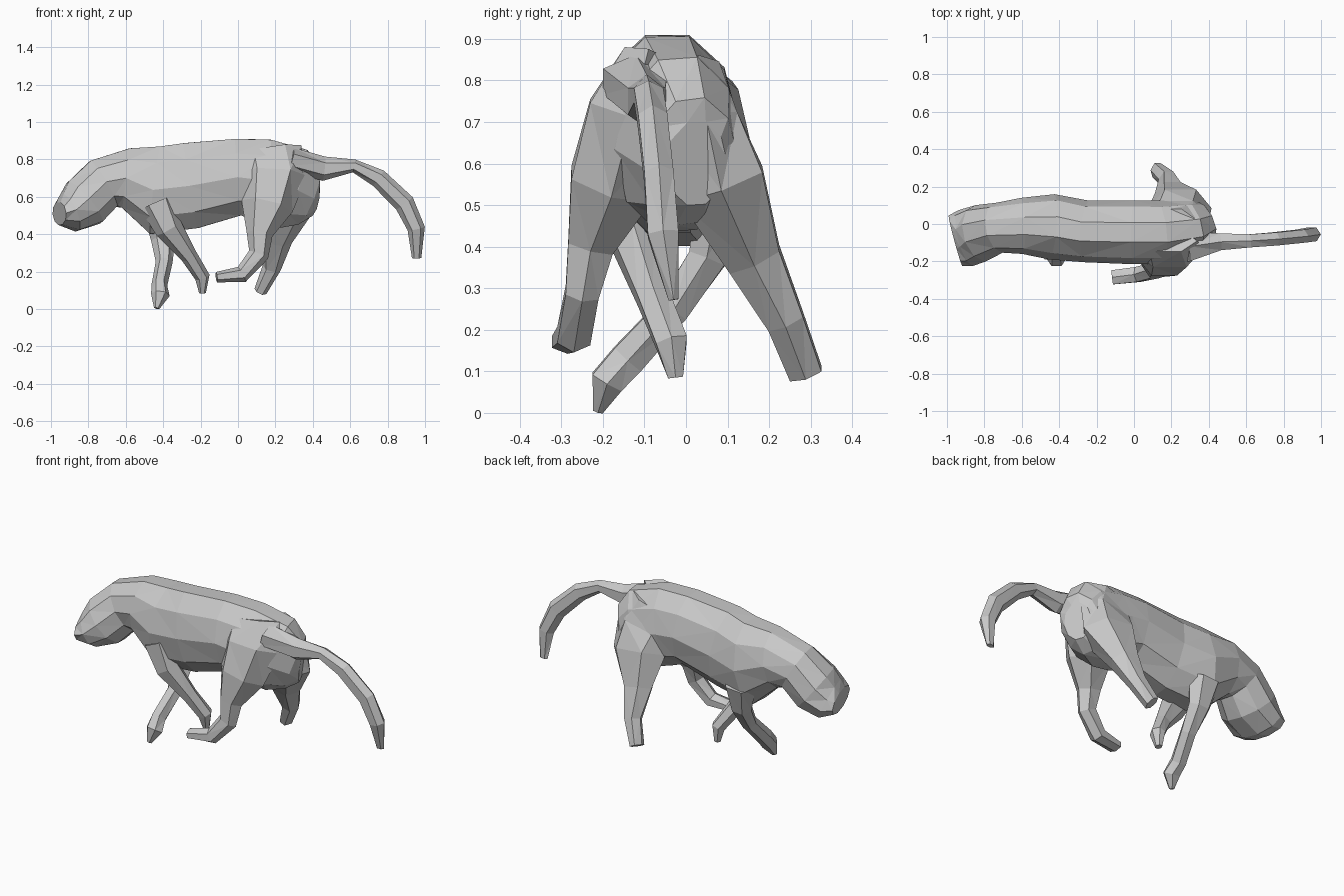
import bpy, bmesh
from math import cos, sin, pi
from mathutils import Vector

cube = bpy.data.objects.get("Cube")
if cube:
    bpy.data.objects.remove(cube, do_unlink=True)

GREY = (0.58, 0.58, 0.58, 1.0)
fur = bpy.data.materials.new("grey_fur")
fur.use_nodes = True
fur.diffuse_color = GREY
fur.node_tree.nodes["Principled BSDF"].inputs["Base Color"].default_value = GREY


def unit_polygon(sides, turn):
    """Regular polygon stretched to fill a unit box, turned by a part of one side."""
    pts = [(cos((k + turn) * 2 * pi / sides), sin((k + turn) * 2 * pi / sides)) for k in range(sides)]
    wide = max(abs(p[0]) for p in pts)
    high = max(abs(p[1]) for p in pts)
    return [(a / wide, b / high) for a, b in pts]


def loft(name, stations, sides=6, turn=0.5):
    """Skin rings along a path; a station is x, y, z, side radius, other radius."""
    bm = bmesh.new()
    centres = [Vector(s[:3]) for s in stations]
    rings = []
    for i, s in enumerate(stations):
        ahead = centres[min(i + 1, len(centres) - 1)]
        behind = centres[max(i - 1, 0)]
        along = (ahead - behind).normalized()
        side = Vector((0, 1, 0))
        side = (side - along * side.dot(along)).normalized()
        up = along.cross(side)
        rings.append([bm.verts.new(centres[i] + side * a * s[3] + up * b * s[4])
                      for a, b in unit_polygon(sides, turn)])
    for low, high in zip(rings, rings[1:]):
        for k in range(sides):
            j = (k + 1) % sides
            bm.faces.new((low[k], low[j], high[j], high[k]))
    bm.faces.new(rings[0])
    bm.faces.new(rings[-1])
    bmesh.ops.triangulate(bm, faces=bm.faces[:])
    bmesh.ops.recalc_face_normals(bm, faces=bm.faces[:])
    mesh = bpy.data.meshes.new(name)
    bm.to_mesh(mesh)
    bm.free()
    mesh.materials.append(fur)
    bpy.context.collection.objects.link(bpy.data.objects.new(name, mesh))


# Lowered, slightly turned head, neck, deep chest, tucked belly and rump
loft("head_and_torso", [
    (-.955, -.09, .51, .14, .06),
    (-.90, -.075, .515, .155, .105),
    (-.82, -.05, .57, .155, .14),
    (-.72, -.02, .67, .135, .14),
    (-.60, -.01, .70, .15, .16),
    (-.44, -.015, .635, .175, .235),
    (-.25, -.04, .66, .165, .23),
    (0, -.045, .705, .17, .205),
    (.13, -.045, .69, .17, .22),
    (.29, -.02, .645, .155, .22),
    (.37, .01, .605, .12, .16),
    (.405, .025, .60, .08, .10)], 10, 0)

# Arched tail
loft("tail", [
    (.28, -.12, .80, .08, .065),
    (.46, -.095, .75, .045, .065),
    (.62, -.09, .765, .035, .035),
    (.75, -.08, .70, .035, .05),
    (.89, -.065, .565, .035, .055),
    (.953, -.055, .43, .037, .047),
    (.955, -.03, .272, .012, .025)])

# Right hind leg with the foot swung forward
loft("right_hind_leg", [
    (.17, -.09, .85, .06, .17),
    (.19, -.13, .72, .105, .18),
    (.155, -.18, .55, .10, .14),
    (.115, -.23, .40, .055, .07),
    (.11, -.25, .29, .04, .055),
    (.02, -.27, .185, .04, .045),
    (-.115, -.285, .17, .038, .028)])

# Left hind leg pushed outwards
loft("left_hind_leg", [
    (.19, .03, .82, .05, .14),
    (.23, .045, .69, .08, .18),
    (.245, .085, .55, .105, .17),
    (.20, .165, .37, .065, .09),
    (.18, .24, .22, .045, .05),
    (.12, .288, .095, .04, .035)])

# Front legs crossing under the chest
loft("right_front_leg", [
    (-.43, -.12, .57, .07, .10),
    (-.37, -.13, .43, .055, .075),
    (-.26, -.08, .28, .038, .045),
    (-.19, -.035, .17, .038, .04),
    (-.19, -.025, .085, .018, .018)])

loft("left_front_leg", [
    (-.41, .08, .52, .06, .10),
    (-.40, .05, .37, .045, .065),
    (-.395, -.03, .25, .038, .045),
    (-.42, -.14, .13, .042, .042),
    (-.415, -.19, .075, .04, .05),
    (-.435, -.212, .004, .012, .015)])
